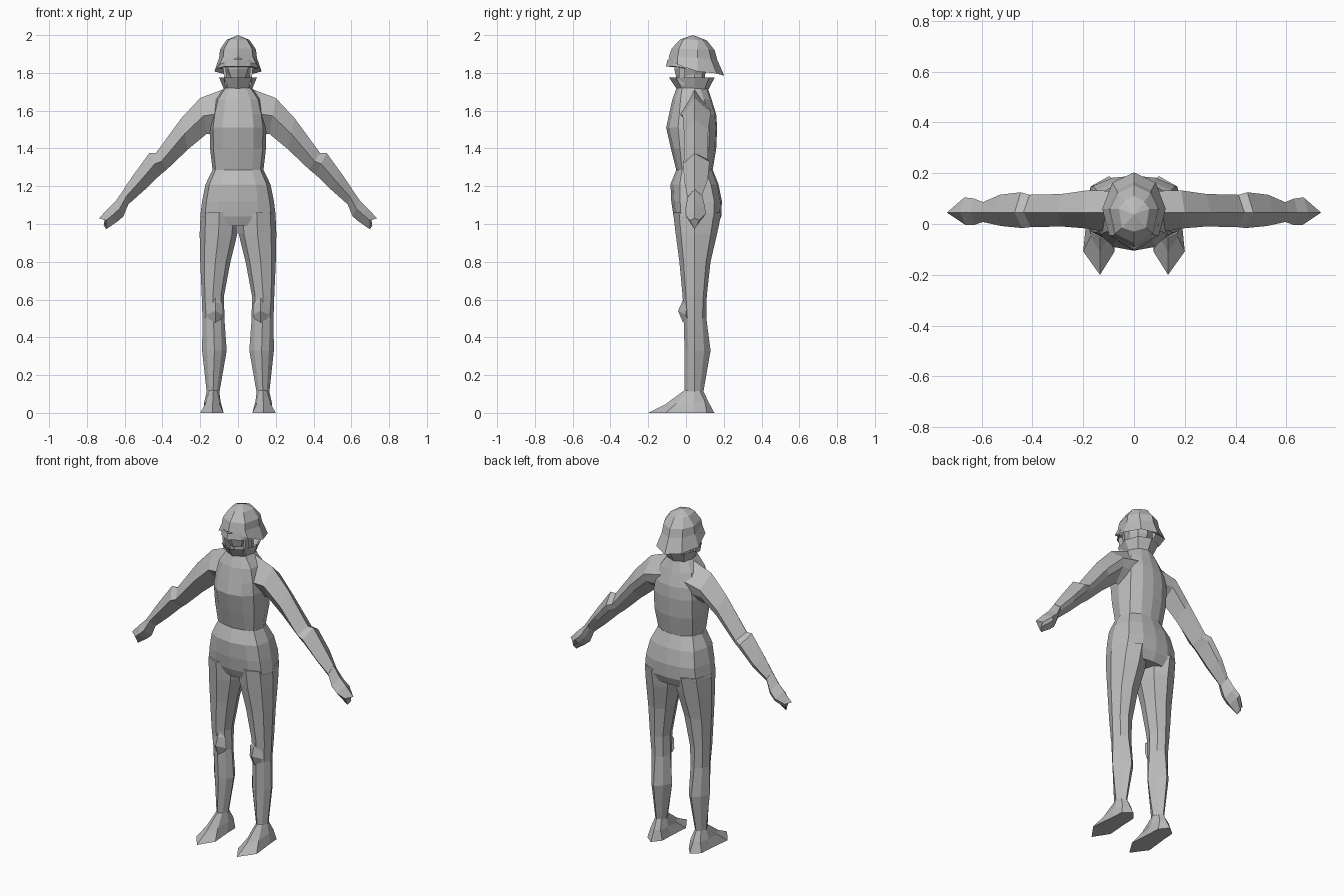
import bpy, bmesh
from math import sin, cos, pi

grey = bpy.data.materials.new("plain_grey")
grey.diffuse_color = (0.5, 0.5, 0.5, 1)


def loft(name, rings, cap_start=True, cap_end=True):
    """Skin a list of equal-length closed rings; a one-point ring is an apex."""
    bm = bmesh.new()
    vs = [[bm.verts.new(p) for p in r] for r in rings]
    for a, b in zip(vs, vs[1:]):
        n = max(len(a), len(b))
        for i in range(n):
            j = (i + 1) % n
            if len(a) == 1:
                bm.faces.new((a[0], b[i], b[j]))
            elif len(b) == 1:
                bm.faces.new((a[i], a[j], b[0]))
            else:
                bm.faces.new((a[i], a[j], b[j], b[i]))
    if cap_start and len(vs[0]) > 2:
        bm.faces.new(vs[0])
    if cap_end and len(vs[-1]) > 2:
        bm.faces.new(vs[-1])
    bmesh.ops.recalc_face_normals(bm, faces=bm.faces)
    me = bpy.data.meshes.new(name)
    bm.to_mesh(me)
    bm.free()
    me.materials.append(grey)
    ob = bpy.data.objects.new(name, me)
    bpy.context.collection.objects.link(ob)
    return ob


def pair(name, rings, **kw):
    """Build the part on the +x side and its mirror on the -x side."""
    loft(name + "_left", rings, **kw)
    loft(name + "_right", [[(-x, y, z) for x, y, z in r] for r in rings], **kw)


def sym(half):
    """Close a half ring (first and last points on x = 0) by mirroring."""
    return half + [(-x, y, z) for x, y, z in half[-2:0:-1]]


def trunk_ring(z, w, yf, yb):
    return sym([(0, yf, z), (w * .55, yf + .015, z), (w * .88, yf * .4, z), (w, .045, z),
                (w * .85, yb - .04, z), (w * .45, yb - .008, z), (0, yb, z)])


def oval(z, x0, x1, yf, yb, k=.72):
    """Eight-sided ring; k sets how far the diagonal corners bulge."""
    cx, rx, cy = (x0 + x1) / 2, (x1 - x0) / 2, .045
    pts = []
    for dx, dy in ((0, -1), (k, -k), (1, 0), (k, k), (0, 1), (-k, k), (-1, 0), (-k, -k)):
        pts.append((cx + dx * rx, cy + (dy * (cy - yf) if dy < 0 else dy * (yb - cy)), z))
    return pts


# Trunk: chest, waist and hips
loft("torso", [trunk_ring(*r) for r in (
    (1.72, .075, -.05, .115), (1.66, .12, -.072, .135), (1.58, .14, -.09, .16),
    (1.51, .15, -.105, .165), (1.40, .148, -.08, .16), (1.28, .134, -.05, .14))])
loft("hips", [trunk_ring(*r) for r in (
    (1.285, .136, -.052, .142), (1.21, .172, -.082, .172), (1.12, .19, -.078, .19),
    (1.04, .2, -.066, .187), (.99, .195, -.045, .165))])

# Legs
pair("leg", [oval(*r) for r in (
    (1.06, .0, .198, -.068, .188), (.95, .003, .203, -.055, .165), (.80, .04, .2, -.035, .13),
    (.62, .074, .192, -.018, .11), (.50, .072, .188, -.012, .108, .66),
    (.33, .06, .19, -.008, .13, .6), (.11, .098, .166, -.008, .092, .6))])

# Knee pads
pair("knee_pad", [
    [(.12, -.01, .615)],
    [(.08, .0, .58), (.12, -.022, .585), (.163, .0, .58), (.12, .02, .58)],
    [(.078, .0, .52), (.12, -.042, .54), (.166, .0, .52), (.12, .02, .52)],
    [(.09, .0, .495), (.12, -.016, .478), (.153, .0, .495), (.12, .02, .49)]])

# Feet: ankle ring spreading to a pointed sole
pair("foot", [
    oval(.12, .1, .164, -.008, .09, .6),
    [(.134, -.11, .045), (.172, -.05, .05), (.178, .04, .06), (.165, .1, .06),
     (.13, .118, .06), (.1, .1, .06), (.092, .04, .06), (.1, -.05, .05)],
    [(.134, -.2, 0), (.2, -.108, 0), (.185, .04, 0), (.18, .11, 0),
     (.13, .15, 0), (.088, .1, 0), (.085, .02, 0), (.076, -.108, 0)]])


def arm_ring(tx, tz, bx, bz, yf, yb, shift=0):
    """Diamond section between a top and a bottom ridge."""
    mx, mz = (tx + bx) / 2 - shift, (tz + bz) / 2 + shift
    return [(tx, .045, tz), (mx, yf, mz), (bx, .045, bz),
            (bx * .65 + tx * .35, yb - .012, bz * .65 + tz * .35),
            (mx * .8 + tx * .2, yb, mz * .8 + tz * .2)]


# Arms, from the neck root to the wrist
pair("arm", [arm_ring(*r) for r in (
    (.06, 1.72, .08, 1.46, -.04, .13), (.2, 1.667, .165, 1.478, -.018, .132),
    (.30, 1.56, .265, 1.395, -.01, .118), (.435, 1.375, .375, 1.29, -.012, .115),
    (.47, 1.375, .41, 1.262, -.016, .125), (.55, 1.265, .495, 1.18, -.008, .115),
    (.605, 1.185, .585, 1.10, .008, .085))])
# Hands with a notch between thumb and fingers
pair("hand", [arm_ring(*r) for r in (
    (.60, 1.19, .58, 1.105, .01, .085), (.645, 1.125, .607, 1.04, -.003, .1),
    (.685, 1.085, .64, 1.012, -.004, .105), (.736, 1.03, .698, .972, .02, .07, .018))])

# Neck and head
loft("neck", [oval(1.7, -.06, .06, -.035, .1), oval(1.8, -.06, .06, -.035, .1)])
loft("head", [oval(1.77, -.05, .05, -.05, .09), oval(1.82, -.072, .072, -.062, .115),
              oval(1.92, -.075, .075, -.06, .12)])
# Flared collar
loft("collar", [oval(1.715, -.075, .075, -.05, .12), oval(1.775, -.1, .1, -.09, .152),
                oval(1.765, -.085, .085, -.07, .135), oval(1.74, -.07, .07, -.045, .115)],
     cap_start=False, cap_end=False)


def helmet_ring(w, yf, yb, zf, zs, zb):
    """Pointed eight-sided ring with its own height at front, side and back."""
    return sym([(0, yf, zf), (w * .78, yf * .5, (zf + zs) / 2), (w, .06, zs),
                (w * .68, yb * .8, (zs + zb) / 2), (0, yb, zb)])


# Helmet: dome, flaring brim and inner lip
loft("helmet", [
    [(0, .037, 2.0)], helmet_ring(.06, -.03, .11, 1.978, 1.975, 1.972),
    helmet_ring(.095, -.075, .152, 1.93, 1.925, 1.92),
    helmet_ring(.1, -.088, .165, 1.895, 1.88, 1.87),
    helmet_ring(.125, -.092, .203, 1.88, 1.808, 1.785),
    helmet_ring(.09, -.065, .14, 1.89, 1.85, 1.83)], cap_end=False)

# Visor band under the brow
visor = []
for x, y, d in ((-.098, .0, -.01), (-.06, -.062, 0), (0, -.098, 0), (.06, -.062, 0), (.098, .0, -.01)):
    visor.append([(x, y, 1.872 + d), (x * 1.1, y * 1.08, 1.835 + d),
                  (x * .9, y * .85, 1.832 + d), (x * .85, y * .85, 1.868 + d)])
loft("visor", visor)

# Chin straps
pair("chin_strap", [[(x, -.038, z), (x + .014, -.038, z), (x + .014, -.004, z), (x, -.004, z)]
                    for x, z in ((.068, 1.86), (.056, 1.735))])
